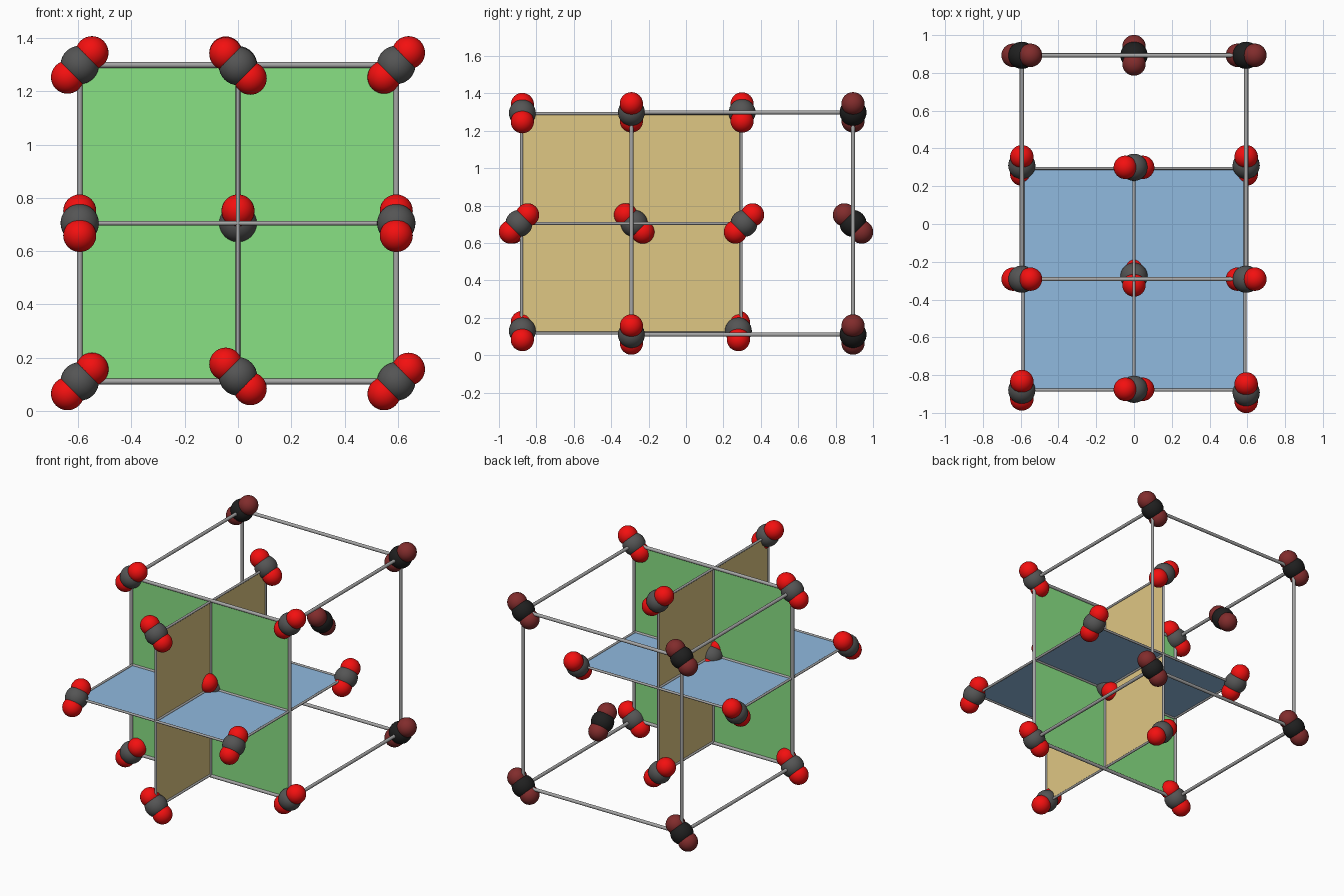
import bpy
from mathutils import Vector

if "Cube" in bpy.data.objects:
    bpy.data.objects.remove(bpy.data.objects["Cube"])

H = 0.594                      # half of the cell edge
YC, ZC = -0.292, 0.705         # centre of the three crossing planes
YB = 0.893                     # back face of the cell
ZL, ZH = ZC - H, ZC + H
C_R, O_R, OFF = 0.072, 0.062, 0.046


def material(name, rgb):
    m = bpy.data.materials.new(name)
    m.diffuse_color = (*rgb, 1)
    m.use_nodes = True
    m.node_tree.nodes["Principled BSDF"].inputs["Base Color"].default_value = m.diffuse_color
    return m


GREY = material("carbon grey", (0.09, 0.09, 0.09))
RED = material("oxygen red", (0.9, 0.005, 0.005))
DARK = material("dark carbon", (0.014, 0.014, 0.014))
BROWN = material("dark oxygen", (0.22, 0.025, 0.025))
ROD = material("rod grey", (0.38, 0.38, 0.38))
GREEN = material("green sheet", (0.25, 0.75, 0.23))
TAN = material("tan sheet", (0.74, 0.57, 0.23))
BLUE = material("blue sheet", (0.28, 0.49, 0.74))


def finish(name, mat, smooth=True):
    ob = bpy.context.object
    ob.name = name
    ob.data.materials.append(mat)
    if smooth:
        bpy.ops.object.shade_smooth_by_angle()
    return ob


def ball(name, loc, r, mat):
    bpy.ops.mesh.primitive_uv_sphere_add(segments=32, ring_count=16, radius=r, location=loc)
    finish(name, mat)


def molecule(loc, axis, dark=False):
    c, d = Vector(loc), Vector(axis) * OFF
    ball("carbon_atom", c, C_R, DARK if dark else GREY)
    for s in (-1, 1):
        ball("oxygen_atom", c + s * d, O_R, BROWN if dark else RED)


def rod(name, a, b, r):
    a, b = Vector(a), Vector(b)
    d = b - a
    bpy.ops.mesh.primitive_cylinder_add(vertices=16, radius=r, depth=d.length, location=(a + b) / 2)
    bpy.context.object.rotation_euler = d.to_track_quat('Z', 'Y').to_euler()
    finish(name, ROD)


def sheet(name, corners, mat, r):
    # coloured sheet with a rod along each border
    me = bpy.data.meshes.new(name)
    me.from_pydata(corners, [], [(0, 1, 2, 3)])
    ob = bpy.data.objects.new(name, me)
    bpy.context.collection.objects.link(ob)
    me.materials.append(mat)
    for i in range(4):
        rod(name + "_border", corners[i], corners[(i + 1) % 4], r)


# Three crossing sheets
T = 0.008
G = 0.587
sheet("green_sheet", [(-H, YC, ZL), (H, YC, ZL), (H, YC, ZH), (-H, YC, ZH)], GREEN, 0.011)
sheet("tan_sheet", [(0, YC - G, ZC - G), (0, YC + G, ZC - G),
                    (0, YC + G, ZC + G), (0, YC - G, ZC + G)], TAN, T)
sheet("blue_sheet", [(-G, YC - G, ZC), (G, YC - G, ZC),
                     (G, YC + G, ZC), (-G, YC + G, ZC)], BLUE, T)

# Rods where the sheets cross
rod("crossing_rod_x", (-G, YC, ZC), (G, YC, ZC), 0.009)
rod("crossing_rod_y", (0, YC - G, ZC), (0, YC + G, ZC), 0.009)
rod("crossing_rod_z", (0, YC, ZL), (0, YC, ZH), 0.009)

# Remaining edges of the cell
for s in (-1, 1):
    rod("back_upright", (s * H, YB, ZL), (s * H, YB, ZH), 0.011)
    z = ZC + s * H
    rod("back_crossbar", (-H, YB, z), (H, YB, z), 0.011)
    for x in (-H, H):
        rod("side_rail", (x, YC, z), (x, YB, z), 0.011)

# Molecules on the cell corners, dark at the back
for x in (-H, H):
    for z in (ZL, ZH):
        molecule((x, YC, z), (1, 0, 1))
        molecule((x, YB, z), (1, 0, 1), dark=True)

# Molecules at the face centres
molecule((0, YC + 0.015, ZC), (0, -1, 1))
molecule((0, YB, ZC), (0, -1, 1), dark=True)

# Molecules on the tan sheet corners
for y, z in ((-0.875, 0.13), (0.28, 0.13), (-0.875, 1.295), (0.30, 1.298)):
    molecule((0, y, z), (-1, 0, 1))

# Molecules on the blue sheet corners
for x, y in ((-H, -0.88), (H, -0.893), (-H, 0.31), (H, 0.31)):
    molecule((x, y, ZC), (0, 1, 1))
